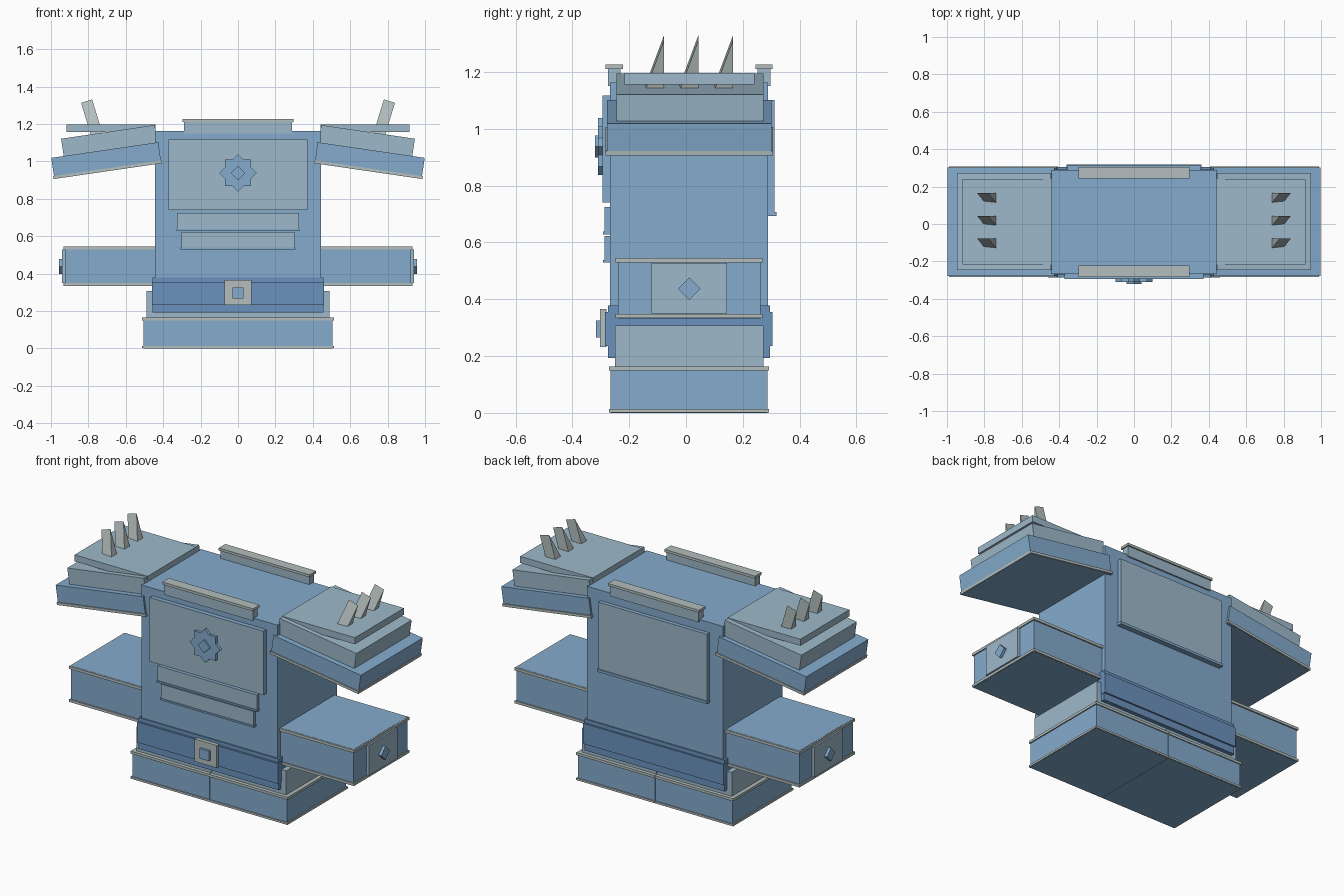
import bpy, bmesh, math
from mathutils import Matrix, Vector

if "Cube" in bpy.data.objects:
    bpy.data.objects.remove(bpy.data.objects["Cube"])


def material(name, rgb):
    lin = [(c / 255 / 12.92) if c < 10 else ((c / 255 + 0.055) / 1.055) ** 2.4 for c in rgb]
    m = bpy.data.materials.new(name)
    m.diffuse_color = (*lin, 1)
    m.use_nodes = True
    m.node_tree.nodes["Principled BSDF"].inputs["Base Color"].default_value = m.diffuse_color
    return m


BLUE = material("steel blue", (132, 171, 205))
BELT = material("deep blue", (107, 146, 189))
PALE = material("pale blue grey", (158, 185, 202))
TRIM = material("bone trim", (180, 190, 190))


def finish(name, bm, mats):
    bmesh.ops.recalc_face_normals(bm, faces=bm.faces)
    me = bpy.data.meshes.new(name)
    bm.to_mesh(me)
    bm.free()
    for m in mats:
        me.materials.append(m)
    ob = bpy.data.objects.new(name, me)
    bpy.context.collection.objects.link(ob)
    return ob


def box(name, x, y, z, mat, face=None, face_dir=None, mtx=None):
    """Box from (min, max) ranges; faces pointing along face_dir may take a second colour."""
    bm = bmesh.new()
    bmesh.ops.create_cube(bm, size=1)
    for v in bm.verts:
        v.co = Vector([(r[0] + r[1]) / 2 + c * (r[1] - r[0]) for r, c in zip((x, y, z), v.co)])
    bm.normal_update()
    if face:
        for f in bm.faces:
            if f.normal.dot(Vector(face_dir)) > 0.9:
                f.material_index = 1
    if mtx:
        bm.transform(mtx)
    return finish(name, bm, [mat, face] if face else [mat])


def prism(name, pts, depth, mat, mtx):
    """Extrude a 2D outline (local xz) along local y, then place it."""
    bm = bmesh.new()
    f = bm.faces.new([bm.verts.new((a, 0, b)) for a, b in pts])
    ext = bmesh.ops.extrude_face_region(bm, geom=[f])
    for v in ext["geom"]:
        if isinstance(v, bmesh.types.BMVert):
            v.co.y += depth
    bm.transform(mtx)
    return finish(name, bm, [mat])


def ring(n, r1, r2):
    return [((r1, r2)[i % 2] * math.sin(math.tau * i / n),
             (r1, r2)[i % 2] * math.cos(math.tau * i / n)) for i in range(n)]


def sx(s, a, b):
    return (a, b) if s > 0 else (-b, -a)


# Torso and layered belt
box("torso", (-.445, .445), (-.267, .288), (.2, 1.163), BLUE)
box("belt", (-.458, .458), (-.274, .295), (.193, .378), BELT)
box("belt_band", (-.46, .46), (-.285, .305), (.235, .355), BELT)
box("buckle", (-.072, .072), (-.302, -.28), (.232, .365), TRIM)
box("buckle_stud", (-.03, .03), (-.316, -.3), (.266, .325), BLUE)

# Chest plate, abdomen strips and back plate with bottom lips
FRONT = (0, -1, 0)
box("chest_plate", (-.372, .372), (-.294, -.26), (.74, 1.118), BLUE, PALE, FRONT)
for i, (w, lo, hi) in enumerate([(.325, .632, .725), (.303, .533, .622)]):
    box(f"abdomen_strip_{i}", (-w, w), (-.287, -.26), (lo, hi), BLUE, PALE, FRONT)
    box(f"abdomen_lip_{i}", (-w - .004, w + .004), (-.292, -.26), (lo - .004, lo + .006), BLUE)
box("back_plate", (-.355, .355), (.28, .312), (.7, 1.102), BLUE, PALE, (0, 1, 0))
box("back_lip", (-.36, .36), (.28, .319), (.693, .708), BLUE)

# Eight pointed chest star with a small diamond on top
prism("star", ring(16, .1, .0765), .03, BLUE, Matrix.Translation((0, -.31, .938)))
prism("star_diamond", ring(4, .039, .039), .03, BLUE, Matrix.Translation((0, -.32, .938)))

# Collar bars
for label, y0, y1 in (("front", -.275, -.23), ("back", .252, .297)):
    box(f"{label}_collar", (-.29, .29), (y0, y1), (1.15, 1.212), PALE)
    box(f"{label}_collar_cap", (-.297, .297), (y0 - .008, y1 + .008), (1.211, 1.226), TRIM)

for s, side in ((-1, "left"), (1, "right")):
    # Foot block with trim and a pale ankle
    box(f"{side}_foot", sx(s, .001, .506), (-.265, .287), (0, .163), BLUE)
    for lo, hi, edge in ((.001, .013, "lower"), (.149, .164, "upper")):
        box(f"{side}_foot_{edge}_trim", sx(s, .001, .513), (-.271, .293), (lo, hi), TRIM)
    box(f"{side}_ankle", sx(s, .001, .49), (-.25, .272), (.15, .307), PALE)

    # Arm block with trims, end panel and diamond stud
    box(f"{side}_arm", sx(s, .43, .925), (-.24, .262), (.333, .546), BLUE)
    for lo, hi, edge in ((.334, .349, "lower"), (.529, .545, "upper")):
        box(f"{side}_arm_{edge}_trim", sx(s, .43, .932), (-.248, .27), (lo, hi), TRIM)
    box(f"{side}_arm_panel", sx(s, .9, .941), (-.122, .145), (.35, .528), PALE)
    place = Matrix.Translation((s * .957, .011, .437)) @ Matrix.Rotation(s * math.pi / 2, 4, 'Z')
    prism(f"{side}_arm_diamond", ring(4, .04, .04), .03, BLUE, place)

    # Shoulder guard: two sloping tiers and a level top plate
    tilt = Matrix.Rotation(s * math.radians(8.3), 4, 'Y')
    low = Matrix.Translation((s * .704, 0, 1.004)) @ tilt
    box(f"{side}_shoulder_base", (-.289, .289), (-.278, .301), (-.057, .057), BLUE, mtx=low)
    box(f"{side}_shoulder_trim", (-.293, .293), (-.284, .307), (-.056, -.041), TRIM, mtx=low)
    mid = Matrix.Translation((s * .688, 0, 1.108)) @ tilt
    box(f"{side}_shoulder_tier", (-.253, .253), (-.245, .272), (-.05, .05), PALE, mtx=mid)
    box(f"{side}_shoulder_top", sx(s, .44, .917), (-.217, .241), (1.157, 1.196), PALE)

    # Three wedge spikes leaning outward
    for i, y in enumerate((-.077, .044, .166)):
        place = (Matrix.Translation((s * .754, y, 1.14)) @ Matrix.Rotation(s * math.radians(17), 4, 'Y')
                 @ Matrix.Rotation(math.pi / 2, 4, 'Z') @ Matrix.Translation((0, -.031, 0)))
        prism(f"{side}_spike_{i}", [(-.068, 0), (0, 0), (0, .19)], .062, TRIM, place)
